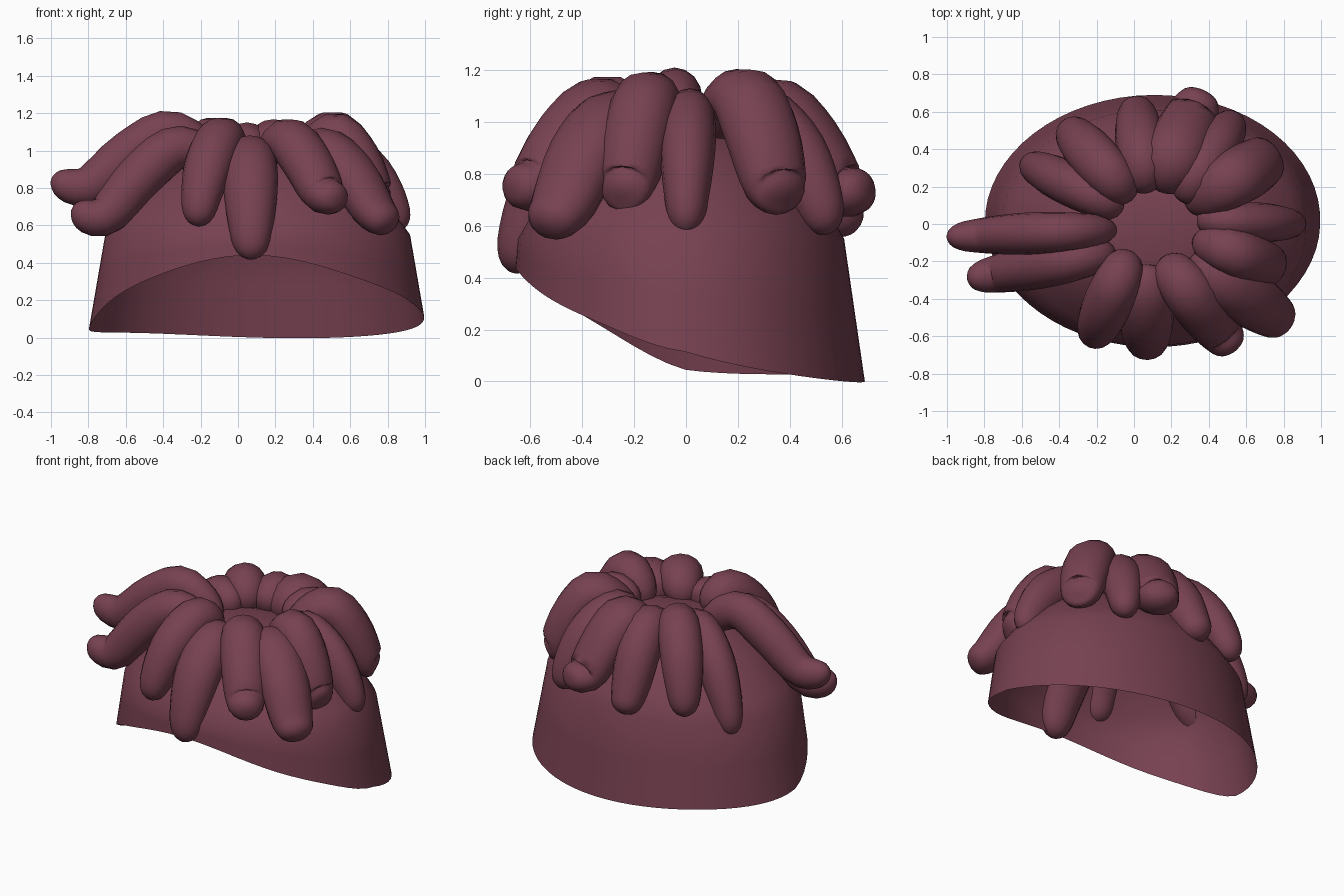
import bpy, bmesh, math
from mathutils import Vector

if "Cube" in bpy.data.objects:
    bpy.data.objects.remove(bpy.data.objects["Cube"])

mat = bpy.data.materials.new("plum hair")
mat.diffuse_color = (0.185, 0.053, 0.082, 1)
mat.use_nodes = True
mat.node_tree.nodes["Principled BSDF"].inputs["Base Color"].default_value = mat.diffuse_color


def finish(bm, name, angle):
    bmesh.ops.recalc_face_normals(bm, faces=bm.faces)
    me = bpy.data.meshes.new(name)
    bm.to_mesh(me)
    bm.free()
    me.materials.append(mat)
    ob = bpy.data.objects.new(name, me)
    bpy.context.collection.objects.link(ob)
    bpy.ops.object.select_all(action='DESELECT')
    ob.select_set(True)
    bpy.context.view_layer.objects.active = ob
    bpy.ops.object.shade_smooth_by_angle(angle=math.radians(angle))
    return ob


def bridge(bm, a, b):
    n = len(a)
    for i in range(n):
        bm.faces.new((a[i], a[(i + 1) % n], b[(i + 1) % n], b[i]))


# Cap: open shell with a slanted, wavy rim and a flattened dome
def rim_z(c, u):
    z = 0.08 - 0.14 * u + 0.145 * u * u - 0.075 * u ** 3
    if u < 0:
        return z + 0.03 * math.sin(math.pi * u) ** 2 + c * (0.035 + 0.06 * u)
    return z + c * (0.035 - 0.06 * u) - 0.01 * u


def build_cap(n=64):
    bm = bmesh.new()
    rings = []
    angles = [2 * math.pi * i / n for i in range(n)]
    for f in (0, 0.5, 1):                       # sloping side wall
        ring = []
        for a in angles:
            c, u = math.cos(a), math.sin(a)
            z = rim_z(c, u) * (1 - f) + 0.55 * f
            k = 1 - z / 0.55
            ring.append(bm.verts.new((0.105 + (0.815 + 0.095 * k) * c,
                                      -0.02 * (1 - k) + (0.63 + 0.06 * k) * u, z)))
        rings.append(ring)
    for s, z in ((0.92, 0.64), (0.8, 0.75), (0.65, 0.855), (0.48, 0.935), (0.27, 0.98)):
        rings.append([bm.verts.new((0.105 + 0.815 * s * math.cos(a),
                                    -0.02 + 0.63 * s * math.sin(a), z)) for a in angles])
    for a, b in zip(rings, rings[1:]):
        bridge(bm, a, b)
    top = bm.verts.new((0.105, -0.01, 0.985))
    for i in range(n):
        bm.faces.new((rings[-1][i], rings[-1][(i + 1) % n], top))
    finish(bm, "hair_cap", 40)


def catmull(p, s):
    x = s * (len(p) - 1)
    i = min(int(x), len(p) - 2)
    t = x - i
    b, c = p[i], p[i + 1]
    a = p[i - 1] if i else b * 2 - c
    d = p[i + 2] if i + 2 < len(p) else c * 2 - b
    return 0.5 * (2 * b + (c - a) * t + (2 * a - 5 * b + 4 * c - d) * t * t
                  + (3 * b - a - 3 * c + d) * t ** 3)


# Lock: a rounded sausage arching from the crown down to its tip
def build_lock(name, start, tip, peak, tip_z, w, curl, top_t=0.28, n=16, steps=22):
    th = 0.125
    hi = peak - th
    drop = hi - tip_z
    late = (top_t - 0.28) * 0.8
    curled = ((0, 0.94), (top_t, hi), (0.53 + late, tip_z + 0.56 * drop),
              (0.78 + late * 0.5, tip_z - 0.03), (1, tip_z))
    hanging = ((0, 0.94), (top_t, hi), (0.62 + late, tip_z + 0.75 * drop),
               (0.85 + late * 0.5, tip_z + 0.39 * drop), (1, tip_z))
    s2, t2 = Vector(start), Vector(tip)
    path = []
    for h, c in zip(hanging, curled):
        t, z = Vector(h).lerp(Vector(c), curl)
        path.append(Vector((*s2.lerp(t2, t), z)))
    d = (t2 - s2).normalized()
    side = Vector((-d.y, d.x, 0))
    bm = bmesh.new()
    rings = []
    for j in range(steps + 1):
        s = 0.5 - 0.5 * math.cos(math.pi * j / steps)
        p = catmull(path, s)
        tan = (catmull(path, min(s + 0.03, 1)) - catmull(path, max(s - 0.03, 0))).normalized()
        up = tan.cross(side)
        r = 0.7 + 0.32 * math.sin(math.pi * min(s * 1.1, 1))
        e = max(0.13 - s, s - 0.87, 0) / 0.13       # round off both ends
        r *= max(math.sqrt(max(1 - e * e, 0)), 0.12)
        rings.append([bm.verts.new(p + side * (w * r * math.cos(a)) + up * (th * r * math.sin(a)))
                      for a in (2 * math.pi * i / n for i in range(n))])
    for a, b in zip(rings, rings[1:]):
        bridge(bm, a, b)
    bm.faces.new(rings[0])
    bm.faces.new(rings[-1])
    finish(bm, name, 80)


build_cap()

# start xy, tip xy, top height, tip height, half width, curl of the tip (0-1), peak position
LOCKS = [
    ((-0.10, -0.03), (-1.00, -0.07), 1.22, 0.84, 0.11, 1),
    ((-0.10, -0.15), (-0.89, -0.295), 1.14, 0.68, 0.12, 1),
    ((-0.03, -0.17), (-0.22, -0.61), 1.19, 0.60, 0.13, 0),
    ((0.06, -0.22), (0.07, -0.67), 1.09, 0.42, 0.145, 0),
    ((0.16, -0.19), (0.54, -0.68), 1.18, 0.77, 0.14, 0.8),
    ((0.31, -0.18), (0.83, -0.55), 1.13, 0.61, 0.15, 0.5),
    ((0.33, -0.08), (0.80, -0.25), 1.21, 0.73, 0.13, 0.6, 0.38),
    ((0.35, 0.02), (0.87, 0.00), 1.14, 0.57, 0.105, 0),
    ((0.29, 0.09), (0.76, 0.38), 1.22, 0.72, 0.15, 0.6, 0.44),
    ((0.26, 0.14), (0.53, 0.55), 1.16, 0.57, 0.125, 0),
    ((0.14, 0.19), (0.37, 0.71), 1.18, 0.77, 0.16, 1),
    ((0.06, 0.19), (0.01, 0.64), 1.16, 0.57, 0.13, 0.25),
    ((-0.03, 0.15), (-0.35, 0.51), 1.19, 0.60, 0.13, 0),
    ((-0.07, 0.08), (-0.56, 0.32), 1.13, 0.46, 0.115, 0),
]
for i, spec in enumerate(LOCKS):
    build_lock(f"hair_lock_{i + 1}", *spec)
